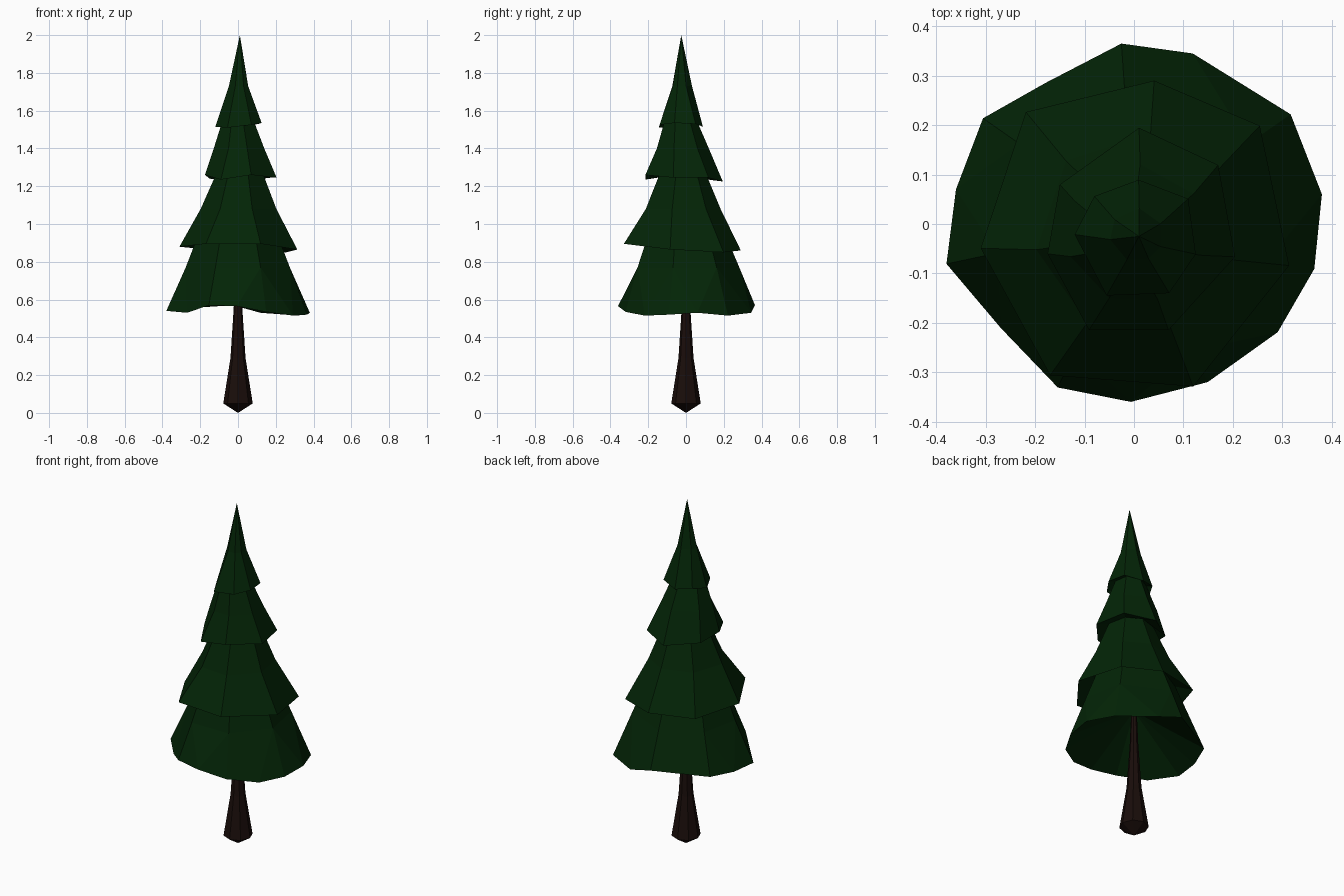
import bpy
import bmesh
from math import cos, sin, radians

if "Cube" in bpy.data.objects:
    bpy.data.objects.remove(bpy.data.objects["Cube"])


def material(name, color):
    m = bpy.data.materials.new(name)
    m.diffuse_color = color
    m.use_nodes = True
    m.node_tree.nodes["Principled BSDF"].inputs["Base Color"].default_value = m.diffuse_color
    return m


def ring(bm, angles, radii, heights, centre=(0, 0)):
    """Ring of vertices; radii and heights may be single values."""
    n = len(angles)
    radii = radii if isinstance(radii, list) else [radii] * n
    heights = heights if isinstance(heights, list) else [heights] * n
    return [bm.verts.new((centre[0] + r * cos(radians(a)), centre[1] + r * sin(radians(a)), z))
            for a, r, z in zip(angles, radii, heights)]


def bridge(bm, a, b):
    n = len(a)
    for i in range(n):
        j = (i + 1) % n
        bm.faces.new((a[i], a[j], b[j], b[i]))


def cap(bm, a, point):
    tip = bm.verts.new(point)
    for i in range(len(a)):
        bm.faces.new((a[i], a[(i + 1) % len(a)], tip))


def finish(bm, name, mat):
    bmesh.ops.recalc_face_normals(bm, faces=bm.faces[:])
    me = bpy.data.meshes.new(name)
    bm.to_mesh(me)
    bm.free()
    me.materials.append(mat)
    ob = bpy.data.objects.new(name, me)
    bpy.context.collection.objects.link(ob)
    return ob


green = material("needles", (0.001, 0.018, 0.002, 1))
brown = material("bark", (0.010, 0.004, 0.003, 1))

# Foliage: one seven-sided skin of four stacked skirts, closed by a hollow cone below
bm = bmesh.new()
base = [94, 145, 192, 245, 295, 346, 395]

# Bottom hem has an extra point between each pair of corners
hem_angles = [94, 122, 145, 169, 192, 218, 245, 269, 295, 323, 346, 369, 395, 431]
hem_radii = [.366, .337, .373, .367, .388, .342, .365, .36, .353, .364, .376, .385, .387, .365]
hem_z = [.57, .56, .55, .54, .54, .53, .57, .565, .535, .515, .52, .53, .515, .53]
hem = ring(bm, hem_angles, hem_radii, hem_z)
cap(bm, hem, (0, 0, .76))
belly = ring(bm, base, .283, .77)
for i in range(7):
    j = (i + 1) % 7
    a, m, b = hem[2 * i], hem[2 * i + 1], hem[(2 * i + 2) % 14]
    bm.faces.new((a, m, belly[i]))
    bm.faces.new((m, belly[j], belly[i]))
    bm.faces.new((m, b, belly[j]))
neck = ring(bm, base, .222, .925, (0, -.005))
bridge(bm, belly, neck)

# Upper skirts: rim angles, radii, heights, then (radius, z, centre) rings above
skirts = [
    ([82, 134, 189, 241, 290, 345, 398], [.293, .315, .314, .35, .35, .325, .323],
     [.86, .87, .88, .895, .895, .865, .85],
     [(.205, 1.08, (.005, -.02)), (.125, 1.27, (.01, -.02))]),
    ([87, 152, 199, 247, 288, 342, 395], [.195, .17, .185, .233, .226, .215, .208],
     [1.225, 1.24, 1.26, 1.235, 1.26, 1.245, 1.245],
     [(.141, 1.4, (.005, -.02)), (.086, 1.55, (0, -.03))]),
    ([84, 145, 190, 249, 297, 334, 385], [.09, .098, .122, .155, .157, .139, .121],
     [1.515, 1.53, 1.515, 1.51, 1.525, 1.535, 1.53],
     [(.054, 1.73, (.005, -.022))]),
]
for angles, radii, heights, uppers in skirts:
    rim = ring(bm, angles, radii, heights)
    bridge(bm, neck, rim)
    neck = rim
    for r, z, c in uppers:
        upper = ring(bm, angles, r, z, c)
        bridge(bm, neck, upper)
        neck = upper
cap(bm, neck, (.01, -.025, 2.0))
finish(bm, "foliage", green)

# Trunk: tapered, with a shallow pointed foot
bm = bmesh.new()
sides = [90 + i * 360 / 8 for i in range(8)]
rings = [ring(bm, sides, r, z) for r, z in
         [(.078, .05), (.04, .29), (.023, .55), (.015, .75)]]
for a, b in zip(rings, rings[1:]):
    bridge(bm, a, b)
cap(bm, rings[0], (0, 0, 0))
cap(bm, rings[-1], (0, 0, .77))
finish(bm, "trunk", brown)
